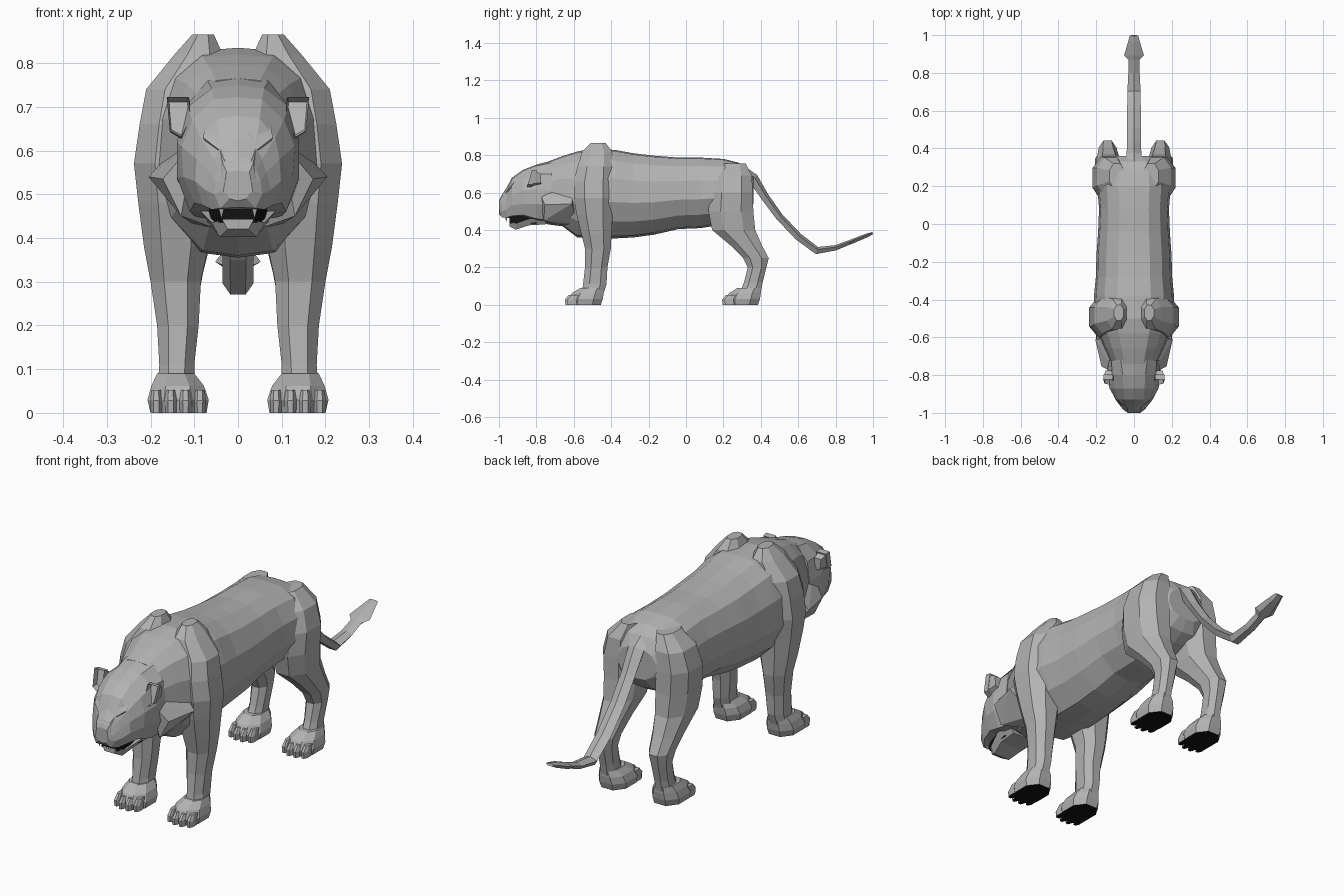
import bpy, bmesh
from mathutils import Vector


def material(name, rgb):
    m = bpy.data.materials.new(name)
    m.diffuse_color = (*rgb, 1)
    return m


FUR = material("grey_fur", (0.45, 0.45, 0.45))
DARK = material("black_pad", (0.006, 0.006, 0.006))


def finish(name, bm, mat=FUR, mirror=False, soles=False):
    bmesh.ops.recalc_face_normals(bm, faces=bm.faces[:])
    me = bpy.data.meshes.new(name)
    me.materials.append(mat)
    me.materials.append(DARK)
    if soles:
        for f in bm.faces:
            if f.normal.z < -0.9 and f.calc_center_median().z < 0.012:
                f.material_index = 1
    bm.to_mesh(me)
    bm.free()
    ob = bpy.data.objects.new(name, me)
    bpy.context.collection.objects.link(ob)
    if mirror:
        mod = ob.modifiers.new("mirror", 'MIRROR')
        mod.use_mirror_merge = False
    return ob


def loft_mesh(rings):
    bm = bmesh.new()
    vs = [[bm.verts.new(p) for p in r] for r in rings]
    n = len(vs[0])
    for a, b in zip(vs, vs[1:]):
        for i in range(n):
            j = (i + 1) % n
            bm.faces.new((a[i], a[j], b[j], b[i]))
    bm.faces.new(vs[0])
    bm.faces.new(vs[-1][::-1])
    return bm


def hull(name, pts, mat=FUR, mirror=True):
    bm = bmesh.new()
    for p in pts:
        bm.verts.new(p)
    bmesh.ops.convex_hull(bm, input=bm.verts[:])
    return finish(name, bm, mat, mirror)


def both_sides(y, half):
    # half outline from top centre to bottom centre, mirrored into a full ring
    return [(x, y, z) for x, z in half] + [(-x, y, z) for x, z in half[-2:0:-1]]


def octagon(z, x0, x1, y0, y1, c=0.27):
    dx, dy = (x1 - x0) * c, (y1 - y0) * c
    return [(x0 + dx, y0, z), (x1 - dx, y0, z), (x1, y0 + dy, z), (x1, y1 - dy, z),
            (x1 - dx, y1, z), (x0 + dx, y1, z), (x0, y1 - dy, z), (x0, y0 + dy, z)]


# Trunk and neck: y, top, bottom, half width
SHAPE = [(0, 1), (.42, .97), (.74, .76), (.95, .35), (1, -.18), (.8, -.62), (.42, -.95), (0, -1)]
TRUNK = [(-.74, .765, .43, .12), (-.66, .795, .42, .155), (-.58, .82, .36, .19),
         (-.50, .835, .355, .215), (-.38, .828, .355, .212), (-.28, .81, .36, .202),
         (-.17, .797, .375, .199), (-.04, .787, .405, .19), (.08, .787, .41, .185),
         (.20, .78, .43, .195), (.28, .76, .46, .185), (.33, .73, .49, .15), (.36, .68, .54, .10)]
rings = []
for y, top, bot, w in TRUNK:
    mid, h = (top + bot) / 2, (top - bot) / 2
    rings.append(both_sides(y, [(w * a, mid + h * b) for a, b in SHAPE]))
finish("trunk", loft_mesh(rings))

# Head
HEAD = [
    (-.72, [(0, .77), (.07, .76), (.12, .70), (.13, .61), (.14, .53), (.10, .45), (0, .43)]),
    (-.80, [(0, .75), (.06, .742), (.115, .70), (.14, .62), (.14, .54), (.11, .46), (0, .44)]),
    (-.87, [(0, .722), (.055, .717), (.105, .67), (.13, .61), (.125, .54), (.10, .48), (0, .46)]),
    (-.93, [(0, .68), (.05, .672), (.085, .63), (.095, .58), (.098, .53), (.08, .475), (0, .465)]),
    (-.96, [(0, .625), (.04, .61), (.055, .58), (.065, .55), (.075, .51), (.06, .465), (0, .465)]),
    (-.985, [(0, .587), (.03, .58), (.042, .555), (.052, .53), (.055, .50), (.04, .468), (0, .47)]),
    (-1.0, [(0, .55), (.02, .55), (.025, .54), (.03, .53), (.03, .51), (.02, .49), (0, .485)]),
]
finish("head", loft_mesh([both_sides(y, half) for y, half in HEAD]))

# Nose bridge, brows, lower jaw, mouth
finish("nose_bridge", loft_mesh([both_sides(y, [(0, z), (w, z - .004), (w + .008, z - .05), (0, z - .06)])
                                 for y, z, w in ((-.93, .672, .03), (-.968, .60, .04),
                                                 (-.992, .573, .034), (-1.0, .555, .026))]))
hull("brow", [(.012, -.97, .60), (.045, -.963, .603), (.08, -.94, .63), (.075, -.92, .655),
              (.02, -.95, .64), (.06, -.92, .59)])
finish("lower_jaw", loft_mesh([both_sides(y, [(0, t), (w, t), (w * .7, b), (0, b)])
                               for y, t, b, w in ((-.75, .47, .43, .09), (-.84, .46, .425, .085),
                                                  (-.91, .435, .402, .06), (-.945, .442, .42, .035))]))
finish("mouth_inside", loft_mesh([both_sides(y, [(0, .475), (w, .472), (w, .435), (0, .435)])
                                  for y, w in ((-.80, .07), (-.88, .062), (-.945, .04))]), DARK)
for name, x, y, z0, z1 in (("upper_fang", .038, -.962, .475, .443), ("lower_fang", .028, -.935, .435, .462)):
    hull(name, [(x - .008, y - .006, z0), (x + .008, y - .006, z0), (x, y + .01, z0), (x, y, z1)])

# Ruff behind the cheeks
hull("cheek_ruff", [(.11, -.60, .64), (.205, -.61, .54), (.13, -.76, .45), (.10, -.79, .62),
                    (.172, -.755, .535), (.06, -.68, .425), (.10, -.58, .43)])

# Ears with hollowed fronts
EAR = [(.108, .675), (.113, .722), (.163, .722), (.156, .645), (.13, .63)]
bm = loft_mesh([[(x, -.85 + (z - .63) * .3, z) for x, z in EAR],
                [(.13 + (x - .13) * .65, -.775, .665 + (z - .665) * .6) for x, z in EAR]])
bm.faces.ensure_lookup_table()
front = min(bm.faces, key=lambda f: f.calc_center_median().y)
bmesh.ops.inset_region(bm, faces=[front], thickness=.009, depth=0)
bmesh.ops.translate(bm, verts=front.verts[:], vec=Vector((-.002, .025, -.004)))
finish("ear", bm, mirror=True)

# Legs, from ankle up to shoulder blade or hip: z, inner x, outer x, front y, back y
FORELEG = [(.045, .10, .185, -.56, -.445), (.11, .10, .18, -.55, -.425), (.20, .09, .185, -.54, -.42),
           (.30, .085, .20, -.54, -.402), (.38, .068, .215, -.56, -.398), (.48, .06, .228, -.585, -.392),
           (.57, .06, .238, -.60, -.385), (.66, .06, .225, -.60, -.385), (.74, .05, .21, -.58, -.388),
           (.82, .035, .145, -.555, -.395), (.865, .055, .105, -.51, -.43)]
HINDLEG = [(.045, .105, .18, .28, .395), (.12, .105, .175, .31, .41), (.20, .10, .18, .33, .43),
           (.25, .093, .187, .305, .442), (.32, .08, .195, .235, .405), (.40, .06, .205, .14, .37),
           (.50, .05, .215, .12, .36), (.60, .05, .22, .13, .357), (.69, .05, .195, .15, .352),
           (.755, .05, .13, .19, .32)]
PAW = [(0, .072, .20, -.625, -.455), (.03, .067, .207, -.628, -.445),
       (.062, .078, .198, -.61, -.44), (.09, .10, .185, -.565, -.44)]
for name, leg, dy in (("front", FORELEG, 0), ("hind", HINDLEG, .84)):
    finish(name + "_leg", loft_mesh([octagon(*r) for r in leg]), mirror=True)
    finish(name + "_paw", loft_mesh([octagon(z, a, b, c + dy, d + dy) for z, a, b, c, d in PAW]),
           mirror=True, soles=True)
    # Four toes on each paw
    for i, x in enumerate((.087, .120, .154, .187)):
        y = dy - (.632 if i in (0, 3) else .645)
        toe = [octagon(0, x - .013, x + .013, y, y + .06), octagon(.028, x - .014, x + .014, y - .002, y + .06),
               octagon(.052, x - .011, x + .011, y + .018, y + .07)]
        finish(f"{name}_toe_{i + 1}", loft_mesh(toe), mirror=True, soles=True)

# Tail with a leaf-shaped tip: y, z, half width, half thickness
TAIL = [(.29, .72, .05, .03), (.36, .675, .04, .028), (.42, .58, .036, .022), (.50, .47, .036, .02),
        (.60, .365, .036, .02), (.70, .29, .035, .02), (.80, .305, .030, .014), (.87, .332, .028, .012),
        (.895, .342, .052, .012), (.97, .372, .03, .010), (.998, .383, .022, .006)]
rings = []
for i, (y, z, w, t) in enumerate(TAIL):
    a, b = TAIL[max(i - 1, 0)], TAIL[min(i + 1, len(TAIL) - 1)]
    d = Vector((0, b[0] - a[0], b[1] - a[1])).normalized()
    up = Vector((0, -d.z, d.y)) * t
    c = Vector((0, y, z))
    side = Vector((w, 0, 0))
    rings.append([c + up, c + side + up * .3, c + side * .5 - up, c - side * .5 - up, c - side + up * .3])
finish("tail", loft_mesh(rings))
